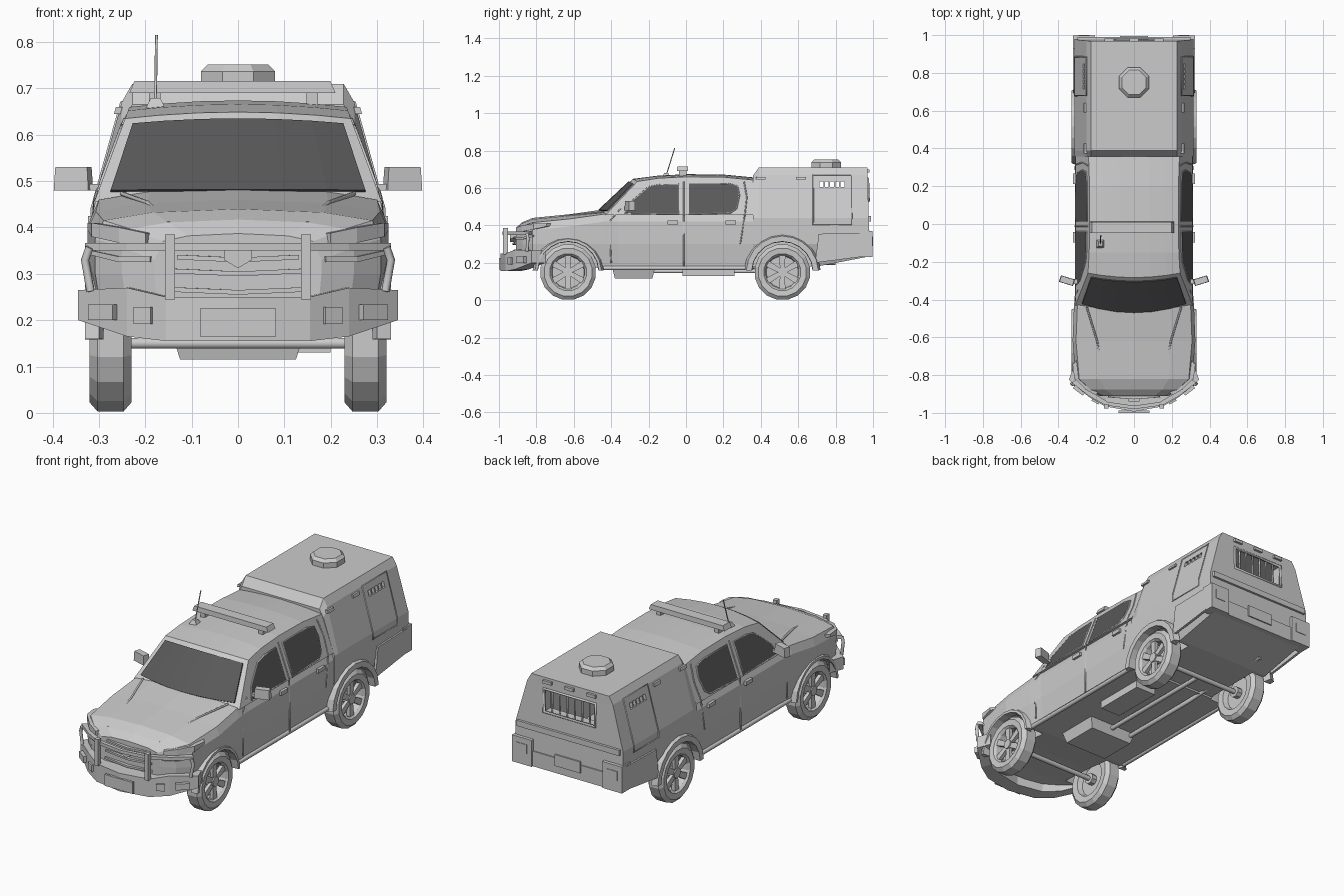
import bpy, bmesh, math
from mathutils import Vector, Matrix

cube = bpy.data.objects.get("Cube")
if cube:
    bpy.data.objects.remove(cube, do_unlink=True)


def material(name, value):
    m = bpy.data.materials.new(name)
    m.use_nodes = True
    m.diffuse_color = (value, value, value, 1)
    m.node_tree.nodes["Principled BSDF"].inputs["Base Color"].default_value = (value, value, value, 1)
    return m


PAINT = material("light grey paint", 0.6)
GLASS = material("dark glass", 0.1)


def finish(name, verts, faces, mat=PAINT):
    bm = bmesh.new()
    vs = [bm.verts.new(v) for v in verts]
    for f in faces:
        bm.faces.new([vs[i] for i in f])
    bmesh.ops.recalc_face_normals(bm, faces=bm.faces)
    me = bpy.data.meshes.new(name)
    bm.to_mesh(me)
    bm.free()
    me.materials.append(mat)
    ob = bpy.data.objects.new(name, me)
    bpy.context.collection.objects.link(ob)
    return ob


def skin(name, rings, mat=PAINT):
    """Join equal closed rings with quads and cap both ends."""
    n = len(rings[0])
    faces = [list(range(n)), list(range(len(rings) * n - n, len(rings) * n))]
    for k in range(len(rings) - 1):
        for i in range(n):
            j = (i + 1) % n
            faces.append([k * n + i, k * n + j, k * n + n + j, k * n + n + i])
    return finish(name, [p for r in rings for p in r], faces, mat)


def loft(name, sections):
    """Half sections on +x, mirrored into full rings."""
    return skin(name, [s + [(-x, y, z) for x, y, z in reversed(s) if x > 0] for s in sections])


def lathe(name, profile, n, loc, axis="z"):
    rings = []
    for r, h in profile:
        ring = []
        for i in range(n):
            a = math.tau * (i + 0.5) / n
            c, s = r * math.cos(a), r * math.sin(a)
            ring.append(Vector(loc) + Vector((h, c, s) if axis == "x" else (c, s, h)))
        rings.append(ring)
    return skin(name, rings)


def box(name, loc, size, taper=1.0, turn=None):
    rings = []
    for k, t in ((-0.5, 1), (0.5, taper)):
        ring = [Vector((a * t * size[0], b * t * size[1], k * size[2]))
                for a, b in ((-.5, -.5), (.5, -.5), (.5, .5), (-.5, .5))]
        rings.append([Vector(loc) + (turn @ v if turn else v) for v in ring])
    return skin(name, rings)


def strip(name, pts, depth, mirror=False):
    """Band following plan points (x, y, z low, z high)."""
    if mirror:
        pts = pts + [(-p[0], *p[1:]) for p in reversed(pts) if p[0] > 0]
    return skin(name, [[(x, y, a), (x, y, b), (x * 0.92, y + depth, b), (x * 0.92, y + depth, a)]
                       for x, y, a, b in pts])


def tube(name, pts, r, cyclic=False):
    cu = bpy.data.curves.new(name, "CURVE")
    cu.dimensions = "3D"
    cu.bevel_depth, cu.bevel_resolution, cu.use_fill_caps = r, 1, True
    sp = cu.splines.new("POLY")
    sp.points.add(len(pts) - 1)
    for p, c in zip(sp.points, pts):
        p.co = (*c, 1)
    sp.use_cyclic_u = cyclic
    cu.materials.append(PAINT)
    ob = bpy.data.objects.new(name, cu)
    bpy.context.collection.objects.link(ob)


def side_plate(name, pts, half, s, t=0.005, mat=PAINT):
    skin(name, [[(s * (half(z) + d), y, z) for y, z in pts] for d in (-0.004, t)], mat)


def rect(y0, y1, z0, z1):
    return [(y0, z0), (y1, z0), (y1, z1), (y0, z1)]


def cut(ob, cutter):
    mod = ob.modifiers.new("cut", "BOOLEAN")
    mod.object, mod.solver = cutter, "EXACT"
    dg = bpy.context.evaluated_depsgraph_get()
    new = bpy.data.meshes.new_from_object(ob.evaluated_get(dg))
    ob.modifiers.clear()
    ob.data = new
    bpy.data.objects.remove(cutter, do_unlink=True)


cab_half = lambda z: 0.312 - 0.37 * max(z - 0.45, 0)
box_half = lambda z: 0.315 - 0.28 * max(z - 0.44, 0)
AXLES = (-0.63, 0.515)

# Lower body and bonnet
stations = [(-.91, .18, .20, .37, .387), (-.875, .25, .20, .397, .417), (-.82, .308, .20, .415, .44),
            (-.62, .325, .19, .435, .46), (-.44, .318, .17, .46, .485), (-.36, .312, .17, .46, .485),
            (.36, .312, .17, .46, .48)]
body = loft("lower_body", [[(w * .95, y, zb), (w, y, .3), (w, y, zs - .04), (w - .018, y, zs),
                            (w * .6, y, zs + .7 * (zt - zs)), (0, y, zt)] for y, w, zb, zs, zt in stations])

# Rear box, hollow with vents and a rear window
outline = [(.28, .18), (.315, .3), (.315, .44), (.251, .67), (.228, .71)]


def box_section(y, low, drop=0.0, lean=0.0):
    return [(x, y - lean * (z - .18), z + (low if i == 0 else 0) - (drop if i > 2 else 0))
            for i, (x, z) in enumerate(outline)]


rear_box = loft("rear_box", [box_section(.357, 0, .045), box_section(.39, 0), box_section(.70, 0),
                             box_section(.985, .055, 0, .03)])
cut(rear_box, box("cavity", (0, .67, .48), (.42, .5, .34)))
cut(rear_box, box("window_hole", (0, .97, .59), (.30, .2, .12)))
for i in range(5):
    cut(rear_box, box("vent_hole", (0, .725 + .028 * i, .62), (1, .02, .03)))
for ob, y in ((body, AXLES[0]), (rear_box, AXLES[1]), (body, AXLES[1])):
    for s in (1, -1):
        cut(ob, lathe("arch_hole", [(.168, -.09), (.168, .09)], 16, (s * .30, y, .15), "x"))

# Cab upper with crowned roof and bowed windscreen
cab_profile = [(-.43, .455), (-.26, .635), (-.15, .652), (0, .66), (.2, .658), (.357, .643), (.357, .455)]


def bowed(u, y, z):
    front = max(0, min(1, (-y - .15) / .28))
    return (u * cab_half(z), y - .06 * front * (1 - u * u), z + (.014 * (1 - u * u) if z > .6 else 0))


columns = (-1, -.7, -.35, 0, .35, .7, 1)
skin("cab_upper", [[bowed(u, y, z) for y, z in cab_profile] for u in columns])
screen = []
for u in columns:
    a, b = (Vector(bowed(u * .91, *p)) for p in cab_profile[:2])
    lo, hi = a.lerp(b, .12), a.lerp(b, .91)
    out = Vector((0, -.005, .004))
    screen.append([lo + out, hi + out, hi - out, lo - out])
skin("windscreen", screen, GLASS)

# Parts repeated on both sides
front_window = [(-.325, .465), (-.30, .52), (-.2, .605), (-.14, .617), (-.04, .62), (-.04, .46)]
rear_window = [(.015, .46), (.015, .624), (.22, .624), (.275, .61), (.285, .56), (.27, .49), (.24, .468)]
seams = {"front": [(-.40, .2), (-.41, .42), (-.35, .49)], "middle": [(-.012, .18), (-.012, .46), (-.012, .635)],
         "rear": [(.29, .30), (.315, .46), (.325, .55), (.31, .635)]}
for s, tag in ((1, "left"), (-1, "right")):
    for nm, pts in (("front", front_window), ("rear", rear_window)):
        side_plate(f"{nm}_window_{tag}", pts, cab_half, s, .004, GLASS)
        tube(f"{nm}_window_frame_{tag}", [(s * (cab_half(z) + .001), y, z) for y, z in pts], .004, True)
    for nm, pts in seams.items():
        tube(f"{nm}_door_seam_{tag}", [(s * cab_half(z), y, z) for y, z in pts], .004)
    for y in (-.07, .24):
        side_plate(f"door_handle_{tag}", rect(y - .028, y + .028, .405, .425), cab_half, s, .012)
    tube(f"sill_{tag}", [(s * .30, -.44, .172), (s * .30, .35, .172)], .012)

    # Wing mirror, swept back
    box(f"mirror_{tag}", (s * .355, -.30, .505), (.078, .036, .05), .92, Matrix.Rotation(s * .3, 3, "Z"))
    box(f"mirror_arm_{tag}", (s * .31, -.305, .487), (.05, .025, .014))

    # Box side details
    frame = [(.68, .405), (.885, .405), (.885, .44), (.885, .67), (.68, .67), (.68, .44)]
    tube(f"locker_door_frame_{tag}", [(s * box_half(z), y, z) for y, z in frame], .004, True)
    side_plate(f"skirt_{tag}", [(.69, .2), (.96, .235), (.96, .36), (.71, .355)], box_half, s, .009)
    for y in (.40, .615):
        side_plate(f"marker_lamp_{tag}", rect(y - .026, y + .026, .645, .66), box_half, s, .01)
    box(f"rear_corner_{tag}", (s * .265, .962, .30), (.115, .07, .14))
    box(f"tail_lamp_{tag}", (s * .265, .996, .315), (.06, .008, .05))

    # Headlamp, lower intake and bonnet crease
    strip(f"headlamp_{tag}", [(s * .20, -.908, .36, .388), (s * .257, -.876, .367, .40),
                              (s * .316, -.815, .38, .41), (s * .325, -.745, .395, .41)], .03)
    strip(f"intake_frame_{tag}", [(s * .19, -.912, .325, .337), (s * .257, -.876, .325, .337),
                                  (s * .316, -.82, .34, .35)], .03)
    tube(f"bonnet_crease_{tag}", [(s * .15, -.872, .409), (s * .195, -.62, .453), (s * .25, -.44, .473)], .005)

    # Bull bar hoop and lamps on the bumper
    box(f"bar_post_{tag}", (s * .147, -.965, .315), (.022, .025, .14))
    tube(f"bar_end_{tag}", [(s * .318, -.85, .262), (s * .33, -.845, .33), (s * .32, -.85, .357)], .009)
    box(f"inner_lamp_{tag}", (s * .20, -.932, .21), (.042, .03, .036), turn=Matrix.Rotation(s * .5, 3, "Z"))
    box(f"outer_lamp_{tag}", (s * .288, -.877, .217), (.066, .03, .034), turn=Matrix.Rotation(s * .65, 3, "Z"))

    # Wheels and arches
    for y, end in zip(AXLES, ("front", "rear")):
        c = Vector((s * .275, y, .15))
        lathe(f"{end}_wheel_{tag}", [(r, s * h) for r, h in ((.085, -.015), (.095, -.042), (.13, -.045), (.15, -.028),
              (.15, .028), (.13, .045), (.1, .042), (.09, .03), (.085, -.005))], 16, c, "x")
        lathe(f"{end}_hub_{tag}", [(.03, -s * .045), (.026, s * .036)], 8, c, "x")
        for i in range(6):
            turn = Matrix.Rotation(math.tau * i / 6, 3, "X")
            box(f"{end}_spoke_{tag}", c + Vector((s * .022, 0, 0)) + turn @ Vector((0, 0, .057)),
                (.016, .026, .07), 1.3, turn)
        top = .19 if end == "front" else .205
        arc = []
        for i in range(11):
            a = math.radians(3 + 174 * i / 10)
            ca, sa = math.cos(a), math.sin(a)
            arc.append([(s * x, y + r * ca, .15 + r * sa) for r, x in
                        ((.162, .29), (.164, .33), (top - .012, .33), (top, .30))])
        skin(f"{end}_arch_{tag}", arc)

# Grille and bonnet badge plate
for i, z in enumerate((.255, .295, .325, .35)):
    strip("grille_bar", [(.14 - .004 * i, -.918, z + .006, z + .016), (0, -.928, z, z + .010)], .03, True)
skin("grille_badge", [[(x, y, z) for x, z in ((-.03, .352), (.03, .352), (.03, .33), (0, .312), (-.03, .33))]
                      for y in (-.94, -.90)])

# Front bumper and bull bar
strip("front_bumper", [(.345, -.825, .20, .265), (.24, -.915, .165, .27),
                       (.155, -.965, .155, .25), (0, -.993, .155, .25)], .075, True)
strip("bull_bar", [(.33, -.84, .35, .367), (.24, -.91, .35, .367), (.15, -.96, .35, .367),
                   (0, -.98, .35, .367)], .018, True)
box("front_plate", (0, -.994, .195), (.165, .012, .06))

# Roof equipment
lathe("roof_vent", [(.086, .70), (.086, .737), (.07, .752)], 8, (0, .75, 0))
box("light_bar", (-.012, -.018, .703), (.445, .06, .026), .95)
for x in (-.18, .16):
    box("light_bar_foot", (x, -.018, .676), (.025, .04, .04))
box("aerial_base", (-.178, -.105, .668), (.042, .045, .022), .5)
tube("aerial", [(-.178, -.105, .67), (-.176, -.06, .815)], .003)

# Rear door details
for i in range(6):
    x = -.11 + .044 * i
    tube("window_bar", [(x, .963, .525), (x, .96, .655)], .005)
tube("window_frame", [(-.15, .975, .53), (.15, .975, .53), (.15, .971, .65), (-.15, .971, .65)], .008, True)
box("rear_ledge", (0, .978, .435), (.60, .024, .03))
box("rear_bumper", (0, .97, .27), (.46, .035, .08))
box("rear_plate", (0, .99, .30), (.15, .008, .06))
for x in (-.13, 0, .13):
    box("rear_marker_lamp", (x, .972, .69), (.05, .02, .016))

# Underside
for y in AXLES:
    tube("axle", [(-.25, y, .15), (.25, y, .15)], .013)
tube("drive_shaft", [(0, -.3, .155), (0, .515, .155)], .012)
box("gearbox_guard", (0, -.28, .145), (.25, .2, .06), 1.15)
box("fuel_tank", (.14, .12, .155), (.12, .28, .05))
tube("exhaust", [(-.12, -.3, .155), (-.12, .3, .155), (-.16, .42, .20), (-.16, .8, .20)], .012)
